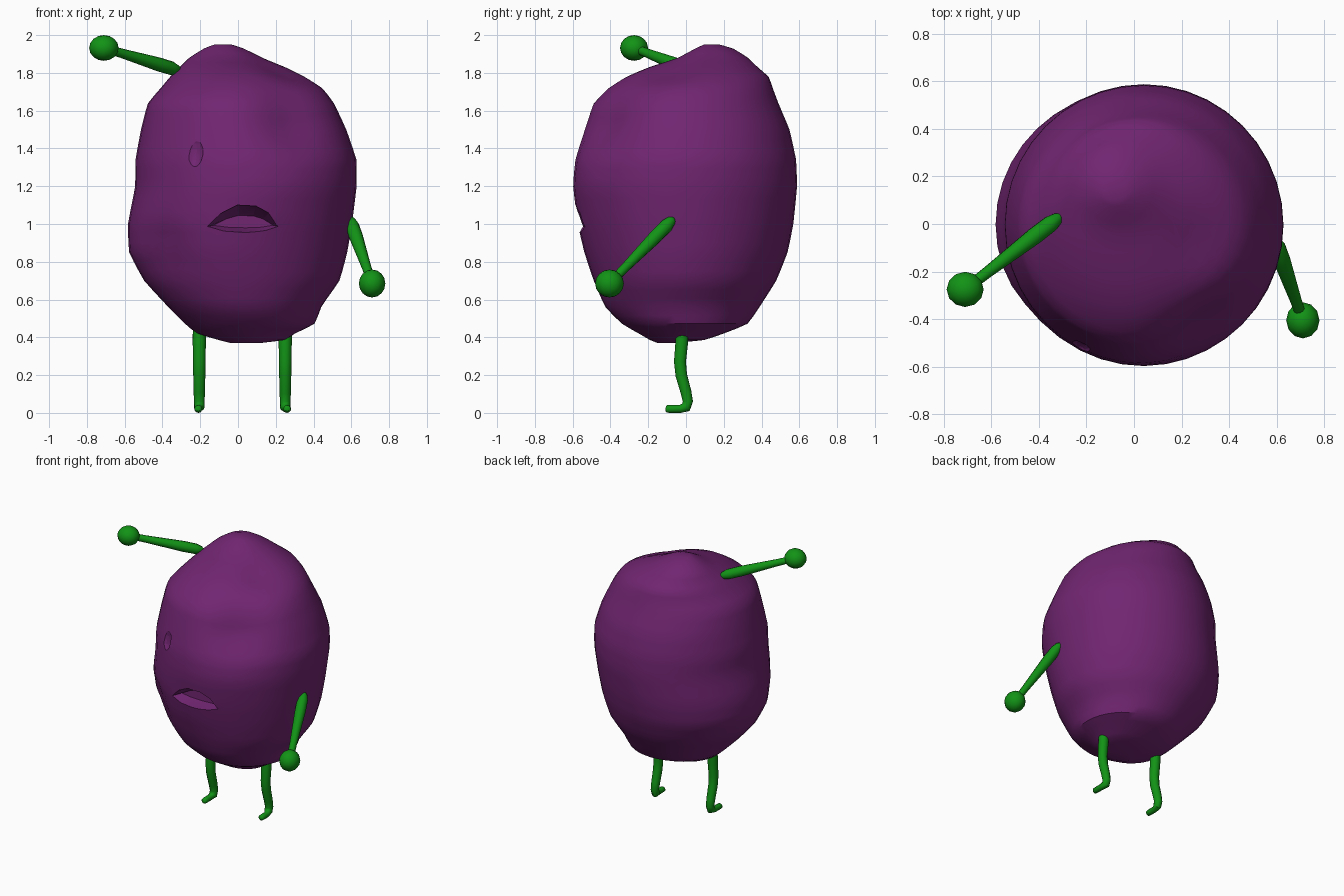
import bpy, bmesh, math
from mathutils import Vector

if "Cube" in bpy.data.objects:
    bpy.data.objects.remove(bpy.data.objects["Cube"])


def material(name, rgb):
    m = bpy.data.materials.new(name)
    m.diffuse_color = (*rgb, 1)
    m.use_nodes = True
    m.node_tree.nodes["Principled BSDF"].inputs["Base Color"].default_value = m.diffuse_color
    return m


purple = material("purple skin", (0.165, 0.019, 0.165))
green = material("green limbs", (0.006, 0.29, 0.008))


def make_object(name, bm, mat=None, angle=40):
    bmesh.ops.recalc_face_normals(bm, faces=bm.faces)
    me = bpy.data.meshes.new(name)
    bm.to_mesh(me)
    bm.free()
    ob = bpy.data.objects.new(name, me)
    bpy.context.collection.objects.link(ob)
    if mat:
        me.materials.append(mat)
        smooth(ob, angle)
    return ob


def smooth(ob, angle):
    bpy.ops.object.select_all(action='DESELECT')
    ob.select_set(True)
    bpy.context.view_layer.objects.active = ob
    bpy.ops.object.shade_smooth_by_angle(angle=math.radians(angle))


def skin_rings(bm, rings):
    """Bridge closed rings of points and cap both ends."""
    rows = [[bm.verts.new(p) for p in r] for r in rings]
    n = len(rows[0])
    for a, b in zip(rows, rows[1:]):
        for i in range(n):
            j = (i + 1) % n
            bm.faces.new((a[i], a[j], b[j], b[i]))
    bm.faces.new(rows[0])
    bm.faces.new(rows[-1])


# Body: lumpy stacked rings (z, left, right, front, back)
STATIONS = [
    (0.37, -0.04, 0.12, -0.15, -0.06), (0.385, -0.10, 0.25, -0.19, 0.10),
    (0.42, -0.22, 0.30, -0.25, 0.20), (0.47, -0.28, 0.41, -0.34, 0.33),
    (0.56, -0.37, 0.44, -0.43, 0.39), (0.70, -0.50, 0.54, -0.49, 0.48),
    (0.85, -0.58, 0.58, -0.54, 0.54), (1.00, -0.585, 0.605, -0.575, 0.57),
    (1.20, -0.545, 0.63, -0.60, 0.59), (1.34, -0.545, 0.63, -0.59, 0.585),
    (1.50, -0.515, 0.575, -0.545, 0.55), (1.64, -0.48, 0.51, -0.50, 0.49),
    (1.72, -0.41, 0.45, -0.42, 0.46), (1.78, -0.36, 0.36, -0.32, 0.44),
    (1.83, -0.31, 0.26, -0.20, 0.38), (1.88, -0.26, 0.13, -0.04, 0.33),
    (1.93, -0.18, 0.03, 0.05, 0.25), (1.952, -0.12, -0.04, 0.10, 0.17),
]
# Broad dents: centre, radius, depth
DENTS = [((0.31, -0.46, 1.58), 0.20, 0.075), ((-0.40, -0.40, 0.85), 0.15, 0.04),
         ((0.25, -0.10, 1.84), 0.14, 0.03)]


def body_point(s, a):
    z, l, r, f, b = s
    p = Vector(((l + r) / 2 + (r - l) / 2 * math.cos(a),
                (f + b) / 2 + (b - f) / 2 * math.sin(a), z))
    inward = Vector((0.02, 0, 1.2)) - p
    inward.normalize()
    for c, rad, depth in DENTS:
        d = (p - Vector(c)).length / rad
        p += inward * depth * math.exp(-d * d)
    return p


levels = []
for s, t in zip(STATIONS, STATIONS[1:]):
    steps = 3 if t[0] - s[0] > 0.1 else 2
    levels += [[u + (v - u) * k / steps for u, v in zip(s, t)] for k in range(steps)]
levels.append(STATIONS[-1])
bm = bmesh.new()
skin_rings(bm, [[body_point(s, math.tau * i / 40) for i in range(40)] for s in levels])
bmesh.ops.smooth_vert(bm, verts=bm.verts, factor=0.4, use_axis_x=True,
                      use_axis_y=True, use_axis_z=True)
body = make_object("body", bm, purple)

# Mouth cutter: half-moon opening that narrows inward
MOUTH = [(-0.195, 0.985), (-0.10, 0.962), (0.02, 0.955), (0.12, 0.962), (0.20, 0.985),
         (0.135, 1.06), (0.07, 1.095), (-0.03, 1.10), (-0.11, 1.06)]
bm = bmesh.new()
skin_rings(bm, [[(0.025 + x * w, y, 1.0 + (z - 1.0) * h) for x, z in MOUTH]
                for y, w, h in ((-0.70, 1.0, 1.0), (-0.56, 1.0, 1.0), (-0.48, 0.8, 0.45))])
mouth = make_object("mouth_cutter", bm)

# Eye cutter: shallow oval socket
bm = bmesh.new()
bmesh.ops.create_uvsphere(bm, u_segments=16, v_segments=10, radius=1)
bmesh.ops.scale(bm, verts=bm.verts, vec=(0.058, 0.05, 0.10))
bmesh.ops.translate(bm, verts=bm.verts, vec=(-0.24, -0.54, 1.395))
eye = make_object("eye_cutter", bm)

for cutter in (mouth, eye):
    mod = body.modifiers.new("cut", 'BOOLEAN')
    mod.operation = 'DIFFERENCE'
    mod.solver = 'EXACT'
    mod.object = cutter
    bpy.context.view_layer.objects.active = body
    bpy.ops.object.modifier_apply(modifier=mod.name)
    bpy.data.objects.remove(cutter)
smooth(body, 35)


def tube(name, path, sides=10):
    """Tapered limb along (x, y, z, radius) points."""
    pts = [Vector(p[:3]) for p in path]
    rings = []
    for i, p in enumerate(pts):
        d = (pts[min(i + 1, len(pts) - 1)] - pts[max(i - 1, 0)]).normalized()
        u = d.cross(Vector((1, 0.3, 0))).normalized()
        v = d.cross(u)
        rings.append([p + path[i][3] * (u * math.cos(math.tau * k / sides)
                      + v * math.sin(math.tau * k / sides)) for k in range(sides)])
    bm = bmesh.new()
    skin_rings(bm, rings)
    return make_object(name, bm, green, 50)


# Legs with small forward feet
for side, x, foot in (("left", -0.205, -0.21), ("right", 0.25, 0.26)):
    tube(side + "_leg", [
        (x, -0.02, 0.47, 0.034), (x, -0.022, 0.38, 0.035), (x, -0.032, 0.27, 0.033),
        (x, -0.025, 0.20, 0.032), (x, 0.00, 0.11, 0.030), (x, 0.01, 0.06, 0.028),
        (x, 0.00, 0.03, 0.028), (foot, -0.03, 0.021, 0.021), (foot, -0.07, 0.021, 0.021),
        (foot, -0.10, 0.021, 0.020), (foot, -0.108, 0.022, 0.012)])


# Arms with round hands
def arm(side, shoulder, hand, size):
    a, b = Vector(shoulder), Vector(hand)
    tube(side + "_arm", [(*a.lerp(b, t), r) for t, r in
         ((-0.03, 0.012), (0.0, 0.025), (0.08, 0.036), (0.25, 0.037), (0.5, 0.031),
          (0.75, 0.025), (0.95, 0.023))])
    bm = bmesh.new()
    bmesh.ops.create_uvsphere(bm, u_segments=12, v_segments=8, radius=1)
    bmesh.ops.scale(bm, verts=bm.verts, vec=size)
    bmesh.ops.translate(bm, verts=bm.verts, vec=b)
    make_object(side + "_hand", bm, green, 60)


arm("left", (-0.32, 0.025, 1.815), (-0.71, -0.275, 1.932), (0.078, 0.074, 0.068))
arm("right", (0.595, -0.075, 1.02), (0.71, -0.405, 0.685), (0.070, 0.076, 0.074))
